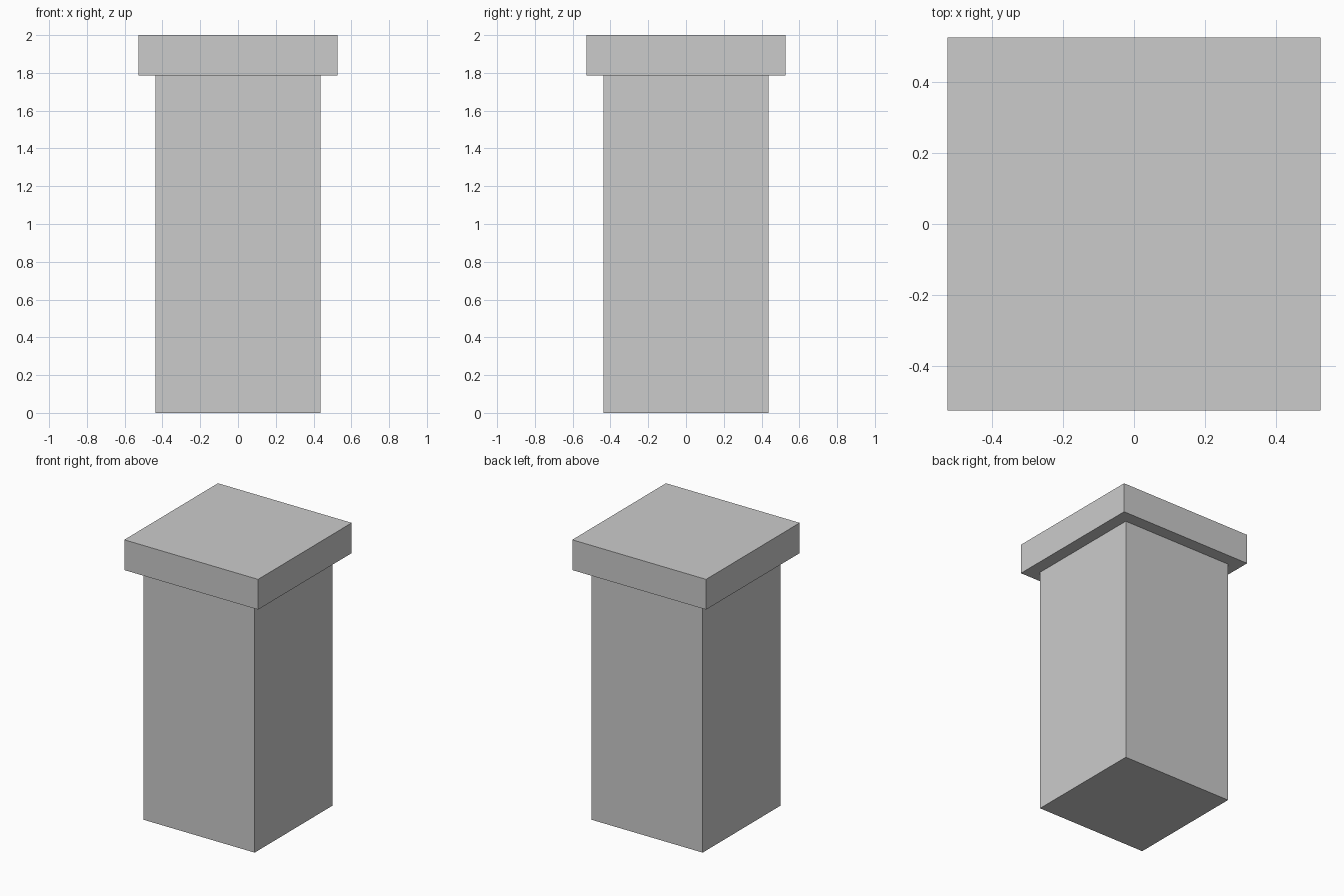
import bpy

if "Cube" in bpy.data.objects:
    bpy.data.objects.remove(bpy.data.objects["Cube"])


def box(name, half, z0, z1):
    """Square block centred on the z axis between two heights."""
    bpy.ops.mesh.primitive_cube_add(size=1, location=(0, 0, (z0 + z1) / 2))
    ob = bpy.context.object
    ob.name = name
    ob.scale = (2 * half, 2 * half, z1 - z0)
    bpy.ops.object.transform_apply(location=False, rotation=False, scale=True)
    return ob


CAP_BASE = 1.785

# Square shaft
box("pillar_shaft", 0.437, 0, CAP_BASE)
# Overhanging cap slab
box("pillar_cap", 0.526, CAP_BASE, 2)
